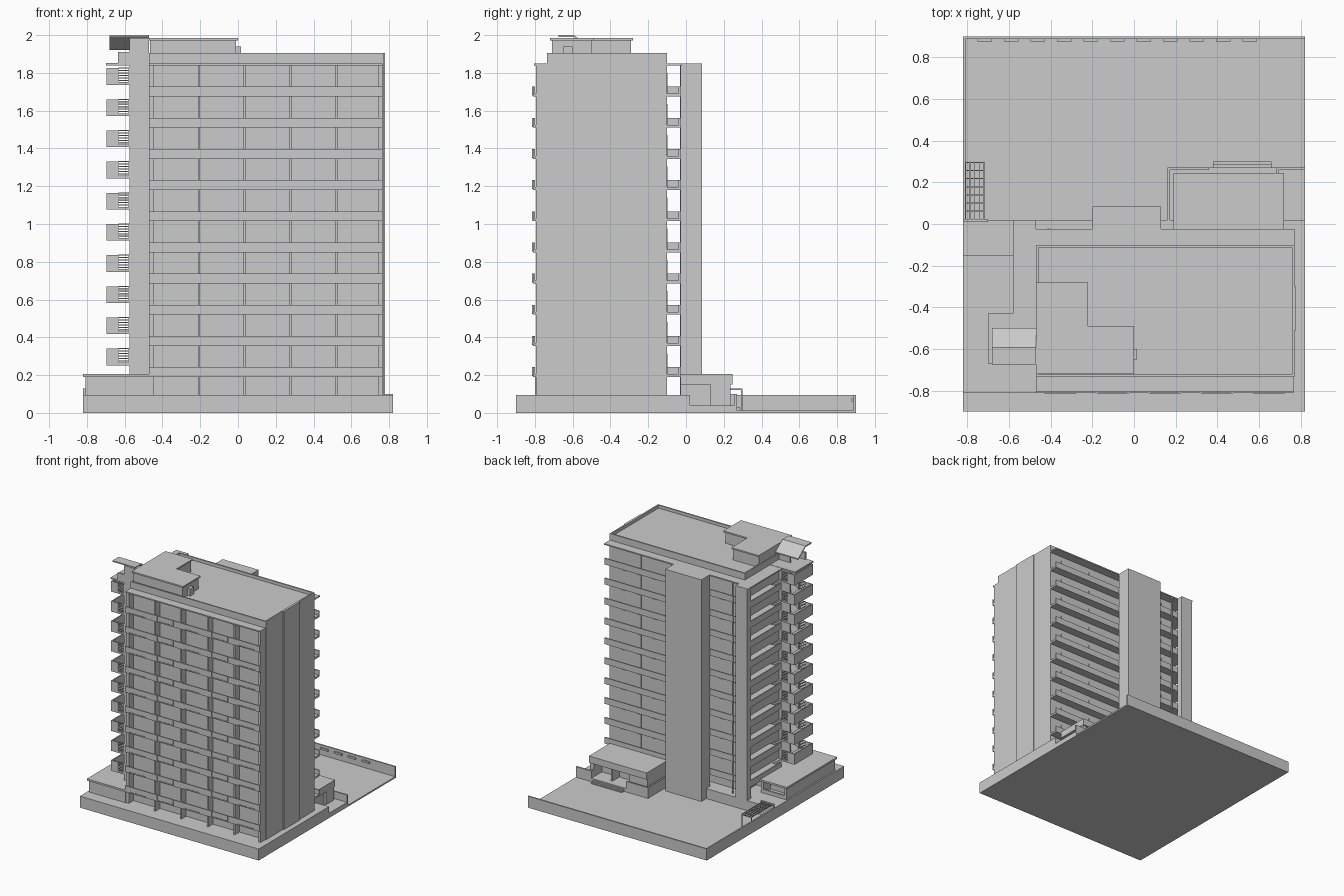
import bpy, bmesh

def boxes(name, items):
    """One object from boxes given as (x0, x1, y0, y1, z0, z1)."""
    bm = bmesh.new()
    for x0, x1, y0, y1, z0, z1 in items:
        v = [bm.verts.new((x, y, z)) for z in (z0, z1)
             for x, y in ((x0, y0), (x1, y0), (x1, y1), (x0, y1))]
        for f in ((3, 2, 1, 0), (4, 5, 6, 7), (0, 1, 5, 4),
                  (1, 2, 6, 5), (2, 3, 7, 6), (3, 0, 4, 7)):
            bm.faces.new([v[i] for i in f])
    finish(name, bm)

def prism(name, profiles, axis):
    """Extrude closed profiles [(points, start, end)] along axis 'x' or 'y'."""
    bm = bmesh.new()
    for pts, a, b in profiles:
        put = (lambda p, t: (t, p[0], p[1])) if axis == 'x' else (lambda p, t: (p[0], t, p[1]))
        lo = [bm.verts.new(put(p, a)) for p in pts]
        hi = [bm.verts.new(put(p, b)) for p in pts]
        bm.faces.new(lo)
        bm.faces.new(hi[::-1])
        for i in range(len(pts)):
            j = (i + 1) % len(pts)
            bm.faces.new((lo[j], lo[i], hi[i], hi[j]))
    bmesh.ops.recalc_face_normals(bm, faces=bm.faces)
    finish(name, bm)

def finish(name, bm):
    me = bpy.data.meshes.new(name)
    bm.to_mesh(me)
    bm.free()
    bpy.context.collection.objects.link(bpy.data.objects.new(name, me))

def ring(x0, x1, y0, y1, z0, z1, t):
    return [(x0, x1, y0, y0 + t, z0, z1), (x0, x1, y1 - t, y1, z0, z1),
            (x0, x0 + t, y0 + t, y1 - t, z0, z1), (x1 - t, x1, y0 + t, y1 - t, z0, z1)]

STEP = 0.165
ceilings = [0.19 + STEP * i for i in range(10)]

# Site: raised front plinth, terrace and sunken yard with boundary walls
boxes("plinth", [(-0.82, 0.82, -0.9, 0.02, 0, 0.095)])
boxes("entrance_terrace", [(0.16, 0.82, 0.02, 0.27, 0, 0.04)])
boxes("yard_floor", [(-0.82, 0.82, 0.02, 0.9, 0, 0.012)])
boxes("yard_walls", [(-0.82, -0.808, 0.02, 0.9, 0.012, 0.095),
                     (-0.808, 0.82, 0.888, 0.9, 0.012, 0.095)])
boxes("yard_wall_vents", [(-0.75 + 0.127 * i, -0.68 + 0.127 * i, 0.876, 0.888, 0.06, 0.075)
                          for i in range(11)])
boxes("terrace_walls", [(0.16, 0.172, 0.02, 0.27, 0.04, 0.1), (0.172, 0.36, 0.258, 0.27, 0.04, 0.1),
                        (0.68, 0.82, 0.258, 0.27, 0.04, 0.1), (0.68, 0.692, 0.23, 0.258, 0.04, 0.1)])
boxes("terrace_steps", [(0.38, 0.66, 0.27, 0.285, 0, 0.03), (0.38, 0.66, 0.285, 0.3, 0, 0.02)])

# Pergola over the yard ramp
boxes("pergola", [(-0.81 + 0.022 * i, -0.806 + 0.022 * i, 0.02, 0.3, 0.122, 0.13) for i in range(5)] +
      [(-0.81, -0.718, 0.02 + 0.039 * i, 0.025 + 0.039 * i, 0.12, 0.128) for i in range(8)] +
      [(x, x + 0.006, 0.292, 0.298, 0.012, 0.12) for x in (-0.81, -0.724)])
boxes("pergola_wall", [(-0.82, -0.7, 0.01, 0.022, 0.012, 0.13)])

# Low side building with recessed rear bay
boxes("side_building", [(-0.808, -0.47, -0.8, -0.25, 0.095, 0.19),
                        (-0.808, -0.79, -0.25, -0.16, 0.095, 0.19),
                        (-0.6, -0.575, -0.25, -0.16, 0.095, 0.19),
                        (-0.79, -0.6, -0.175, -0.16, 0.095, 0.125)])
boxes("side_building_roof", [(-0.82, -0.47, -0.81, -0.15, 0.19, 0.205)])

# Rear entrance block with recess
boxes("entrance_block", [(0.19, 0.36, -0.03, 0.235, 0.04, 0.15), (0.36, 0.7, -0.03, 0.13, 0.04, 0.15),
                         (0.68, 0.715, 0.13, 0.235, 0.04, 0.15), (0.52, 0.532, 0.13, 0.22, 0.04, 0.15)])
boxes("entrance_roof", [(0.19, 0.72, -0.03, 0.245, 0.15, 0.205)])

# Tower core, side bump and roof parapet
boxes("tower_core", [(-0.47, 0.77, -0.735, -0.1, 0.095, 1.88)])
boxes("side_wall_panel", [(0.77, 0.777, -0.51, -0.3, 0.095, 1.905)])
boxes("roof_parapet", ring(-0.47, 0.77, -0.735, -0.1, 1.88, 1.905, 0.012))
boxes("gallery_roofs", [(-0.47, 0.765, -0.805, -0.735, 1.84, 1.85),
                        (-0.47, 0.77, -0.1, -0.025, 1.84, 1.85),
                        (-0.58, -0.47, -0.43, 0.02, 1.84, 1.85)])

# Front balconies: slabs, parapets and dividing fins
boxes("front_balcony_slabs", [(-0.47, 0.765, -0.8, -0.735, c, c + 0.015) for c in ceilings])
boxes("front_parapets", [(-0.47, 0.765, -0.81, -0.8, c, c + 0.052) for c in ceilings])
fin_x = [-0.207, 0.033, 0.278, 0.522]
boxes("front_fins", [(x - 0.006, x + 0.006, -0.795, -0.735, 0.095, 1.84) for x in fin_x] +
      [(-0.47, -0.445, -0.795, -0.735, 0.095, 1.84), (0.745, 0.765, -0.795, -0.735, 0.095, 1.84)])
trim = []
for c in ceilings:
    for x in (-0.43, 0.57):
        trim.append((x, x + 0.155, -0.814, -0.81, c + 0.004, c + 0.011))
    for x in (-0.18, 0.07, 0.32):
        trim += [(x, x + 0.155, -0.814, -0.81, c + 0.004, c + 0.011),
                 (x, x + 0.007, -0.814, -0.81, c + 0.011, c + 0.052),
                 (x + 0.148, x + 0.155, -0.814, -0.81, c + 0.011, c + 0.052)]
boxes("parapet_trim", trim)

# Rear and side access galleries
boxes("rear_gallery_slabs", [(-0.575, 0.77, -0.1, -0.04, c, c + 0.015) for c in ceilings])
boxes("rear_gallery_parapets", [(-0.47, 0.77, -0.04, -0.03, c, c + 0.052) for c in ceilings])
boxes("side_gallery_slabs", [(-0.565, -0.47, -0.43, -0.1, c, c + 0.015) for c in ceilings])
boxes("side_gallery_parapets", [(-0.575, -0.565, -0.43, -0.03, c, c + 0.052) for c in ceilings])
boxes("rear_doors", [(x, x + 0.04, -0.1, -0.097, c + 0.015, c + 0.125)
                     for c in ceilings for x in (-0.4, -0.28, 0.2, 0.34, 0.48, 0.62)])

# Lift tower and corner pier behind the galleries
boxes("lift_tower", [(-0.2, 0.13, -0.03, 0.085, 0.012, 1.85)])
boxes("corner_pier", [(-0.575, -0.47, -0.03, 0.02, 0.012, 1.845)])
boxes("gallery_post", [(-0.415, -0.405, -0.032, -0.022, 0.095, 1.84)])

# Open stair: shaft walls, half landings, railings and flights
boxes("stair_walls", [(-0.575, -0.47, -0.67, -0.655, 0.2, 1.985),
                      (-0.575, -0.47, -0.556, -0.544, 0.2, 1.92),
                      (-0.635, -0.575, -0.67, -0.655, 1.845, 1.91)])
landings, rails, flights = [], [], []
for c in ceilings:
    z = c + 0.07
    landings += [(-0.69, -0.575, -0.67, -0.43, z - 0.008, z + 0.006),
                 (-0.695, -0.685, -0.67, -0.43, z - 0.008, z + 0.08)]
    for y in (-0.67, -0.438):
        landings.append((-0.685, -0.632, y, y + 0.008, z + 0.006, z + 0.08))
        rails += [(-0.632, -0.575, y, y + 0.006, z + 0.012 + 0.013 * k, z + 0.018 + 0.013 * k)
                  for k in range(6)]
        rails.append((-0.58, -0.575, y, y + 0.006, z + 0.006, z + 0.083))
    down = [(-0.575, z + 0.006), (-0.575, z - 0.012), (-0.47, c - 0.012), (-0.47, c + 0.006)]
    up = [(-0.575, z + 0.006), (-0.575, z - 0.012), (-0.47, c + STEP - 0.012), (-0.47, c + STEP + 0.006)]
    flights += [(down, -0.544, -0.44), (up, -0.655, -0.556)]
boxes("stair_landings", landings)
boxes("stair_railings", rails)
prism("stair_flights", flights, 'y')

# Folded canopy over the stair
prism("stair_canopy", [([(-0.675, 1.99), (-0.595, 1.99), (-0.5, 1.92), (-0.5, 1.93),
                         (-0.593, 2.0), (-0.675, 2.0)], -0.68, -0.47)], 'x')
boxes("stair_roof_slab", [(-0.7, -0.47, -0.67, -0.43, 1.84, 1.852)])

# L-shaped plant room with overhanging cap
boxes("plant_room", [(-0.465, -0.01, -0.71, -0.5, 1.88, 1.972), (-0.465, -0.23, -0.5, -0.29, 1.88, 1.972),
                     (-0.01, 0.015, -0.65, -0.6, 1.88, 1.94)])
boxes("plant_room_cap", [(-0.47, 0.0, -0.72, -0.49, 1.972, 1.984),
                         (-0.47, -0.22, -0.49, -0.28, 1.972, 1.984)])
